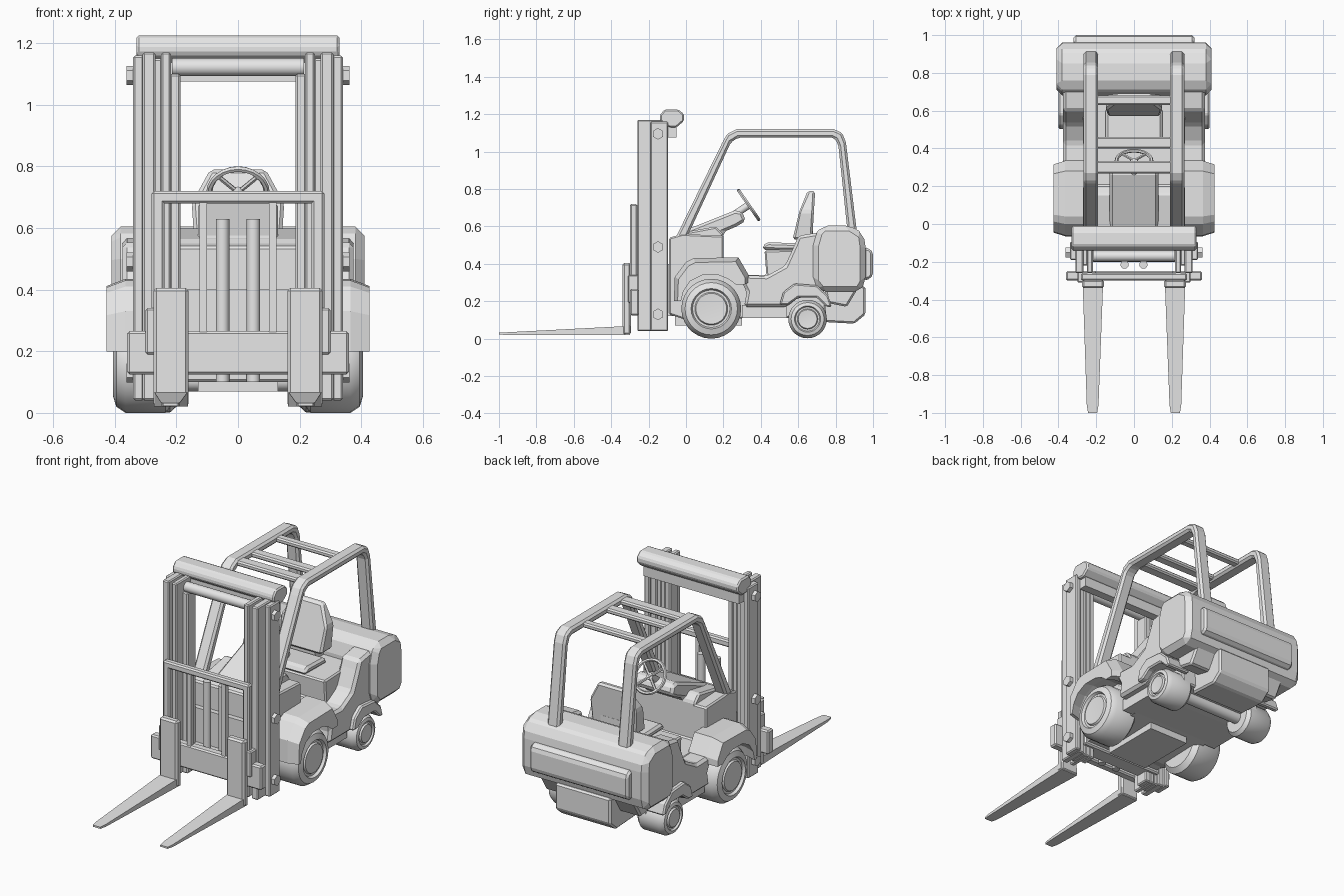
import bpy, bmesh
from math import pi, sin, cos
from mathutils import Vector, Matrix

old = bpy.data.objects.get("Cube")
if old:
    bpy.data.objects.remove(old, do_unlink=True)

GREY = (0.8, 0.8, 0.8, 1.0)
mat = bpy.data.materials.new("light_grey")
mat.use_nodes = True
mat.diffuse_color = GREY
mat.node_tree.nodes["Principled BSDF"].inputs["Base Color"].default_value = GREY


def finish(name, bm, mirror=False, bevel=0.0, smooth=False):
    bmesh.ops.remove_doubles(bm, verts=bm.verts, dist=0.0001)
    bmesh.ops.recalc_face_normals(bm, faces=bm.faces)
    me = bpy.data.meshes.new(name)
    bm.to_mesh(me)
    bm.free()
    me.materials.append(mat)
    ob = bpy.data.objects.new(name, me)
    bpy.context.collection.objects.link(ob)
    if bevel:
        b = ob.modifiers.new("Bevel", "BEVEL")
        b.width, b.segments, b.limit_method = bevel, 1, "ANGLE"
    if mirror:
        m = ob.modifiers.new("Mirror", "MIRROR")
        m.use_mirror_merge = False
    if smooth:
        bpy.ops.object.select_all(action="DESELECT")
        ob.select_set(True)
        bpy.context.view_layer.objects.active = ob
        bpy.ops.object.shade_smooth_by_angle(angle=0.6)
    return ob


def extrude(bm, face, vec):
    """Extrude a face and return the moved vertices."""
    out = bmesh.ops.extrude_face_region(bm, geom=[face])
    moved = [v for v in out["geom"] if isinstance(v, bmesh.types.BMVert)]
    bmesh.ops.translate(bm, verts=moved, vec=vec)
    return moved


def prism(name, profile, x0, x1, shrink=1.0, centre=(0, 0), **kw):
    """Side profile (y, z) extruded from x0 to x1, its end shrunk about a centre."""
    bm = bmesh.new()
    face = bm.faces.new([bm.verts.new((x0, y, z)) for y, z in profile])
    for v in extrude(bm, face, (x1 - x0, 0, 0)):
        v.co.y = centre[0] + (v.co.y - centre[0]) * shrink
        v.co.z = centre[1] + (v.co.z - centre[1]) * shrink
    return finish(name, bm, **kw)


def box(name, x0, x1, y0, y1, z0, z1, **kw):
    return prism(name, [(y0, z0), (y1, z0), (y1, z1), (y0, z1)], x0, x1, **kw)


def rod(name, a, b, r, sides=12, **kw):
    a, b = Vector(a), Vector(b)
    bm = bmesh.new()
    rot = (b - a).to_track_quat("Z", "Y").to_matrix().to_4x4()
    bmesh.ops.create_cone(bm, cap_ends=True, segments=sides, radius1=r, radius2=r,
                          depth=(b - a).length,
                          matrix=Matrix.Translation((a + b) / 2) @ rot)
    return finish(name, bm, smooth=sides > 8, **kw)


def wheel(name, profile, y, z):
    """Profile of (x, radius) turned about the axle."""
    bm = bmesh.new()
    vs = [bm.verts.new((x, y + r, z)) for x, r in profile]
    es = [bm.edges.new(p) for p in zip(vs, vs[1:])]
    bmesh.ops.spin(bm, geom=vs + es, cent=(0, y, z), axis=(1, 0, 0),
                   angle=2 * pi, steps=28)
    return finish(name, bm, mirror=True, smooth=True)


# Wheels
wheel("front_wheels", [(.21, 0), (.21, .13), (.235, .16), (.365, .16), (.395, .14),
                       (.405, .108), (.39, .1), (.39, .088), (.4, .082), (.395, 0)], .135, .16)
wheel("rear_wheels", [(.2, 0), (.2, .085), (.22, .103), (.35, .103), (.375, .088),
                      (.38, .07), (.37, .064), (.37, .055), (.38, .05), (.375, 0)], .65, .105)
rod("rear_axle", (-.22, .65, .105), (.22, .65, .105), .035)

# Body
prism("chassis", [(-.09, .13), (-.09, .54), (-.02, .56), (.2, .55), (.2, .34), (.43, .34),
                  (.42, .47), (.72, .48), (.75, .12), (.55, .11), (.33, .11), (0, .1)],
      -.27, .27, bevel=.008)
box("belly_plate", -.13, .13, -.06, .3, .07, .12)
prism("dashboard", [(-.05, .54), (-.03, .57), (.26, .685), (.3, .68), (.32, .63),
                    (.27, .6), (.2, .57), (.2, .54)], -.13, .13, bevel=.015)
prism("dashboard_hood", [(-.07, .54), (-.03, .565), (.16, .6), (.2, .56), (.2, .5)],
      -.2, .2, bevel=.01)
fender = [(-.065, .2), (-.06, .33), (0, .41), (.04, .43), (.28, .435), (.335, .34),
          (.335, .3), (.28, .3), (.24, .33), (.18, .355), (.08, .355), (.01, .32),
          (-.03, .26), (-.045, .2)]
prism("front_fenders", fender, .25, .365, mirror=True)
prism("fender_flares", fender, .365, .427, shrink=.9, centre=(.135, .2), mirror=True)
prism("side_pods", [(.28, .34), (.43, .335), (.53, .39), (.58, .5), (.6, .55), (.72, .57),
                    (.74, .25), (.7, .22), (.6, .22), (.54, .17), (.31, .17), (.325, .25)],
      .25, .375, mirror=True, bevel=.015)
prism("rear_fenders", [(.5, .18), (.52, .25), (.58, .295), (.7, .285), (.76, .23), (.78, .17),
                       (.75, .17), (.7, .22), (.6, .22), (.545, .18)],
      .25, .4, mirror=True, bevel=.008)
box("side_steps", .25, .33, .3, .54, .11, .18, mirror=True)

# Counterweight
prism("counterweight", [(.68, .3), (.68, .5), (.7, .57), (.73, .605), (.88, .605), (.95, .56),
                        (.96, .49), (.96, .3), (.93, .25), (.72, .25)], -.41, .41, bevel=.035)
prism("rear_bumper", [(.95, .31), (.95, .49), (.985, .48), (1, .46), (1, .34), (.985, .32)],
      -.32, .32, bevel=.015)
prism("lower_counterweight", [(.72, .28), (.72, .09), (.9, .08), (.96, .13), (.96, .28)],
      -.18, .18, bevel=.01)
prism("counterweight_skirt", [(.74, .27), (.76, .19), (.86, .17), (.92, .27)],
      -.31, .31, bevel=.01)

# Seat
prism("seat_cushion", [(.41, .475), (.41, .5), (.44, .515), (.6, .51), (.62, .47)],
      -.15, .15, bevel=.02)
bm = bmesh.new()
outline = [(-.14, .53), (.14, .53), (.15, .68), (.09, .79), (-.09, .79), (-.15, .68)]
f = bm.faces.new([bm.verts.new((x, .57 + max((z - .53) * .2, (z - .61) * .45), z))
                  for x, z in outline])
for v in extrude(bm, f, (0, .1, 0)):
    v.co.y = .675 + (v.co.z - .53) * .06
finish("seat_back", bm, bevel=.012)
box("seat_bracket", -.08, .08, .6, .68, .46, .6)

# Steering wheel and column
TILT = -.963
hub = Vector((0, .335, .715))
bpy.ops.mesh.primitive_torus_add(location=hub, rotation=(TILT, 0, 0), major_radius=.093,
                                 minor_radius=.01, major_segments=24, minor_segments=6)
rim = bpy.context.object
rim.name = "steering_wheel"
rim.data.materials.append(mat)
bpy.ops.object.shade_smooth_by_angle(angle=0.8)
turn = Matrix.Rotation(TILT, 3, "X")
axis = turn @ Vector((0, 0, 1))
rod("steering_column", hub - axis * .11, hub + axis * .005, .02)
for i in range(4):
    a = pi / 4 + i * pi / 2
    rod("steering_spoke", hub, hub + turn @ Vector((.09 * cos(a), .09 * sin(a), 0)), .008, 6)

# Overhead guard
prism("guard_hoops", [(-.06, .53), (.195, 1.05), (.22, 1.095), (.27, 1.12), (.79, 1.12),
                      (.835, 1.1), (.855, 1.05), (.915, .56), (.865, .56), (.815, 1.03),
                      (.8, 1.065), (.78, 1.075), (.28, 1.075), (.24, 1.05), (0, .53)],
      .19, .267, mirror=True, bevel=.012)
for y, w in ((.3, .033), (.43, .03), (.655, .025)):
    box("guard_crossbar", -.2, .2, y - w, y + w, 1.08, 1.11, bevel=.008)

# Mast
for x0, x1, y0, y1, top in ((.305, .34, -.19, -.095, 1.16), (.268, .31, -.26, -.11, 1.17),
                            (.245, .275, -.22, -.12, 1.15), (.218, .25, -.26, -.12, 1.17),
                            (.187, .222, -.2, -.12, 1.1)):
    box("mast_rails", x0, x1, y0, y1, .04, top, mirror=True, bevel=.006)
for z in (.13, .49, 1.095):
    rod("mast_bolts", (.33, -.15, z), (.362, -.15, z), .031, 6, mirror=True)
prism("mast_top_beam", [(-.14, 1.165), (-.14, 1.195), (-.115, 1.225), (-.04, 1.225),
                        (-.01, 1.2), (-.01, 1.165), (-.05, 1.13), (-.09, 1.13)],
      -.33, .33, bevel=.008)
box("mast_top_web", -.31, .31, -.1, -.05, 1.075, 1.15)
rod("mast_roller", (-.215, -.17, 1.122), (.215, -.17, 1.122), .029)
box("mast_lower_beam", -.27, .27, -.2, -.1, .1, .2, bevel=.008)
rod("lift_cylinders", (.05, -.215, .1), (.05, -.215, .63), .022, mirror=True)
box("chassis_link", -.25, .25, -.12, -.06, .12, .4)

# Fork carriage
box("carriage_top_bar", -.28, .28, -.3, -.26, .68, .72, bevel=.008)
box("carriage_side_bars", .238, .28, -.3, -.26, .2, .7, mirror=True, bevel=.008)
box("carriage_bars", .1, .125, -.295, -.265, .2, .69, mirror=True)
box("carriage_plate", -.36, .36, -.3, -.25, .125, .265, bevel=.008)
box("carriage_guides", .2, .3, -.31, -.25, .19, .34, mirror=True, bevel=.006)

# Forks: upright shank and tapered blade
box("fork_shanks", .16, .275, -.34, -.295, .02, .405, mirror=True, bevel=.01)
bm = bmesh.new()
rings = []
for y, x0, x1, z0, z1 in ((-.3, .163, .272, .02, .068), (-.96, .188, .25, .02, .034),
                          (-1, .195, .243, .022, .032)):
    rings.append([bm.verts.new(p) for p in
                  ((x0, y, z0), (x1, y, z0), (x1, y, z1), (x0, y, z1))])
for a, b in zip(rings, rings[1:]):
    for i in range(4):
        j = (i + 1) % 4
        bm.faces.new((a[i], a[j], b[j], b[i]))
bm.faces.new(rings[0])
bm.faces.new(rings[-1])
finish("fork_blades", bm, mirror=True)
